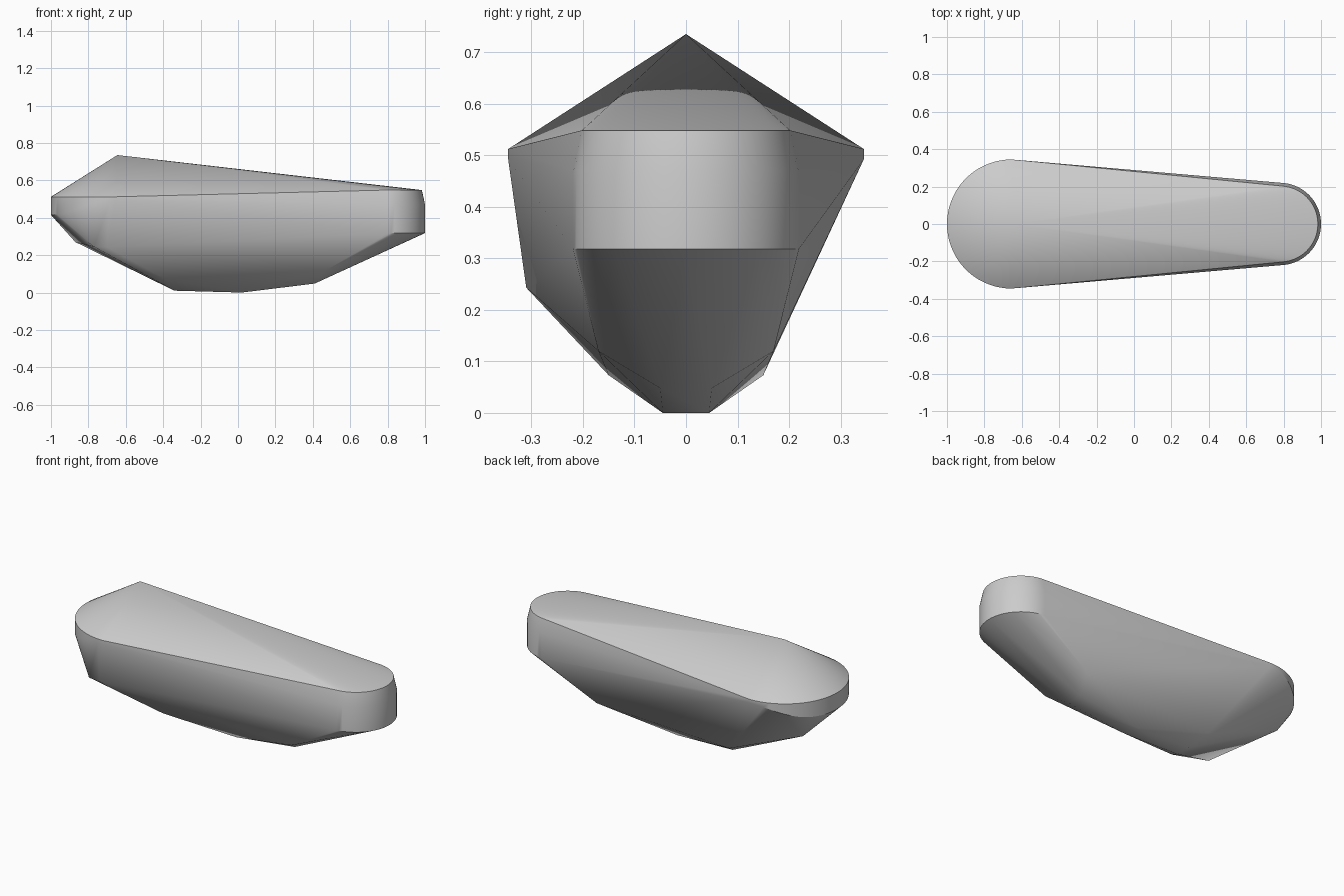
import bpy
import bmesh
from math import sin, cos, pi, radians

cube = bpy.data.objects.get("Cube")
if cube:
    bpy.data.objects.remove(cube, do_unlink=True)


def make_material(name, rgb):
    mat = bpy.data.materials.new(name)
    mat.use_nodes = True
    mat.diffuse_color = (*rgb, 1)
    mat.node_tree.nodes["Principled BSDF"].inputs["Base Color"].default_value = (*rgb, 1)
    return mat


def arc(centre, radius, height, start, steps=36):
    """Half circle of points; height is a function of the angle."""
    angles = [start + pi * i / steps for i in range(steps + 1)]
    return [(centre + radius * cos(a), radius * sin(a), height(a)) for a in angles]


def mirrored(points):
    return [(x, s * y, z) for x, y, z in points for s in (-1, 1)]


# Roof peak above the broad end
points = [(-0.645, 0, 0.735)]

# Broad rounded end: level upper rim, lower rim rising towards the sides
points += arc(-0.655, 0.345, lambda a: 0.512, pi / 2)
points += arc(-0.655, 0.345, lambda a: 0.415 + 0.077 * sin(a) ** 4, pi / 2)

# Narrow rounded end with a slightly tapered upper edge
for radius, z in ((0.203, 0.548), (0.22, 0.47), (0.22, 0.318)):
    points += arc(0.78, radius, lambda a: z, -pi / 2)

# Faceted underside: keel and symmetric chine corners
points += mirrored([
    (-0.34, 0.045, 0.01), (0.02, 0.045, 0), (0.41, 0.05, 0.048),
    (0.47, 0.17, 0.12), (-0.39, 0.15, 0.073),
])

# Uneven lower corners beneath the broad end
points += [(-0.77, -0.305, 0.245), (-0.70, -0.31, 0.243), (-0.87, 0.14, 0.27)]

# Wrap the outline in one closed convex shell
bm = bmesh.new()
for p in points:
    bm.verts.new(p)
bmesh.ops.remove_doubles(bm, verts=bm.verts[:], dist=0.0005)
hull = bmesh.ops.convex_hull(bm, input=bm.verts[:])
inside = {g for g in hull["geom_interior"] + hull["geom_unused"]
          if isinstance(g, bmesh.types.BMVert)}
bmesh.ops.delete(bm, geom=list(inside), context='VERTS')
bmesh.ops.dissolve_limit(bm, angle_limit=radians(0.5), verts=bm.verts[:], edges=bm.edges[:])
bmesh.ops.recalc_face_normals(bm, faces=bm.faces[:])

mesh = bpy.data.meshes.new("faceted_shell")
bm.to_mesh(mesh)
bm.free()
mesh.materials.append(make_material("plain_grey", (0.6, 0.6, 0.6)))

shell = bpy.data.objects.new("faceted_shell", mesh)
bpy.context.collection.objects.link(shell)
bpy.ops.object.select_all(action='DESELECT')
shell.select_set(True)
bpy.context.view_layer.objects.active = shell
bpy.ops.object.shade_smooth_by_angle(angle=radians(30))
